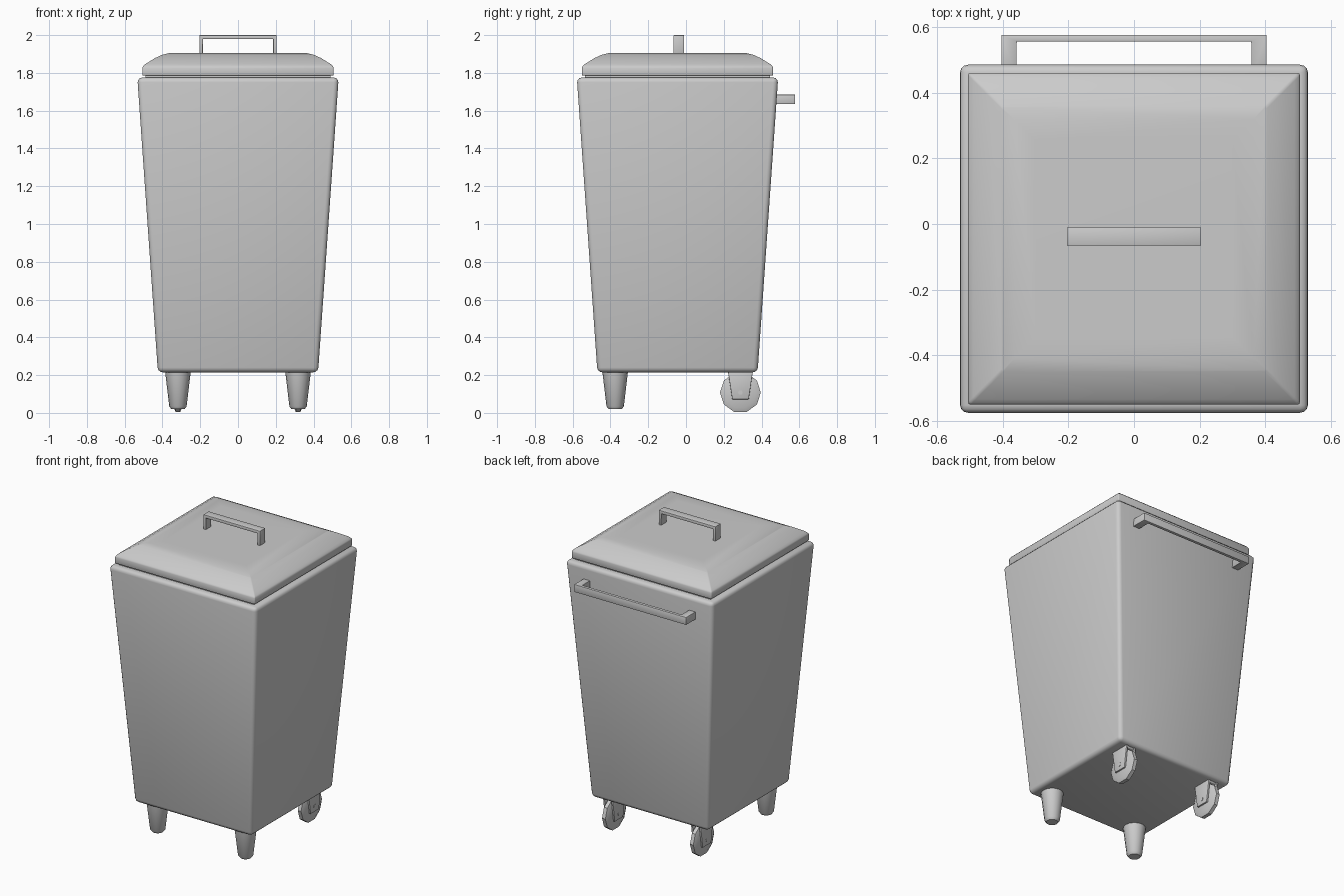
import bpy, bmesh, math
from mathutils import Matrix, Vector

cube = bpy.data.objects.get("Cube")
if cube:
    bpy.data.objects.remove(cube, do_unlink=True)

GREY = (0.6, 0.6, 0.6, 1)
mat = bpy.data.materials.new("plain grey")
mat.use_nodes = True
mat.diffuse_color = GREY
mat.node_tree.nodes["Principled BSDF"].inputs["Base Color"].default_value = GREY

CY = -0.045  # centre of the bin body in depth


def finish(bm, name, bevel=0, segments=3, angle=40):
    bmesh.ops.recalc_face_normals(bm, faces=bm.faces)
    mesh = bpy.data.meshes.new(name)
    bm.to_mesh(mesh)
    bm.free()
    mesh.materials.append(mat)
    ob = bpy.data.objects.new(name, mesh)
    bpy.context.collection.objects.link(ob)
    bpy.ops.object.select_all(action="DESELECT")
    ob.select_set(True)
    bpy.context.view_layer.objects.active = ob
    if bevel:
        mod = ob.modifiers.new("rounded edges", "BEVEL")
        mod.width = bevel
        mod.segments = segments
        bpy.ops.object.modifier_apply(modifier=mod.name)
    bpy.ops.object.shade_smooth_by_angle(angle=math.radians(angle))
    return ob


def loft(bm, sections, sides, centre, turn=0.0):
    """Stack regular rings given as (radius, z) and cap both ends."""
    rings = []
    for r, z in sections:
        rings.append([bm.verts.new((centre[0] + r * math.cos(turn + math.tau * i / sides),
                                    centre[1] + r * math.sin(turn + math.tau * i / sides), z))
                      for i in range(sides)])
    for a, b in zip(rings, rings[1:]):
        for i in range(sides):
            j = (i + 1) % sides
            bm.faces.new((a[i], a[j], b[j], b[i]))
    bm.faces.new(rings[0])
    bm.faces.new(rings[-1])


def square_loft(name, sections, bevel, segments=3, angle=40):
    bm = bmesh.new()
    loft(bm, [(h * math.sqrt(2), z) for h, z in sections], 4, (0, CY), math.pi / 4)
    return finish(bm, name, bevel, segments, angle)


def bracket(name, outline, axis, low, high, bevel=0.003):
    """Extrude a flat outline along one axis."""
    bm = bmesh.new()
    face = bm.faces.new([bm.verts.new(p) for p in outline])
    moved = bmesh.ops.extrude_face_region(bm, geom=[face])["geom"]
    shift = Vector(axis) * (high - low)
    bmesh.ops.translate(bm, vec=shift, verts=[v for v in moved if isinstance(v, bmesh.types.BMVert)])
    bmesh.ops.translate(bm, vec=Vector(axis) * low, verts=bm.verts)
    return finish(bm, name, bevel, 2)


def u_shape(half, inner, base, under, top):
    return [(-half, base), (-half, top), (half, top), (half, base),
            (inner, base), (inner, under), (-inner, under), (-inner, base)]


# Tapered body, recessed lip and domed lid
square_loft("bin_body", [(0.424, 0.215), (0.533, 1.775)], 0.025)
square_loft("lid_lip", [(0.49, 1.76), (0.49, 1.80)], 0)
square_loft("lid", [(0.506, 1.785), (0.506, 1.832), (0.49, 1.847), (0.44, 1.878),
                    (0.405, 1.895), (0.365, 1.905), (0.30, 1.906)], 0.006, 2, 60)

# Lid handle and rear push handle
bracket("lid_handle", [(x, 0, z) for x, z in u_shape(0.205, 0.186, 1.89, 1.98, 2.0)],
        (0, 1, 0), -0.066, -0.01)
bracket("push_handle", [(x, y, 0) for x, y in u_shape(0.405, 0.358, 0.45, 0.557, 0.577)],
        (0, 0, 1), 1.635, 1.685)

for side, x in (("left", 0.318), ("right", -0.318)):
    # Round tapered front foot
    bm = bmesh.new()
    loft(bm, [(0.035, 0.02), (0.046, 0.035), (0.068, 0.22)], 16, (x, CY - 0.33))
    finish(bm, side + "_front_foot")

    # Fork: a tapered plate on each side of the wheel, joined by a crown
    for part, low in (("outer", 0.024), ("inner", -0.036)):
        bracket(f"{side}_{part}_fork_plate",
                [(0, 0.222, 0.22), (0, 0.354, 0.22), (0, 0.332, 0.072), (0, 0.245, 0.072)],
                (1, 0, 0), x + low, x + low + 0.012)
    bracket(side + "_fork_crown", [(0, 0.226, 0.22), (0, 0.35, 0.22), (0, 0.345, 0.205), (0, 0.23, 0.205)],
            (1, 0, 0), x - 0.036, x + 0.036)

    # Faceted wheel with a narrowed tread
    bm = bmesh.new()
    loft(bm, [(0.085, -0.022), (0.108, -0.012), (0.108, 0.012), (0.085, 0.022)], 10, (0, 0), math.tau / 20)
    bmesh.ops.transform(bm, verts=bm.verts,
                        matrix=Matrix.Translation((x, 0.288, 0.108)) @ Matrix.Rotation(math.pi / 2, 4, "Y"))
    finish(bm, side + "_wheel", 0, 3, 30)

    # Axle
    bm = bmesh.new()
    loft(bm, [(0.012, -0.038), (0.012, 0.038)], 10, (0, 0))
    bmesh.ops.transform(bm, verts=bm.verts,
                        matrix=Matrix.Translation((x, 0.288, 0.108)) @ Matrix.Rotation(math.pi / 2, 4, "Y"))
    finish(bm, side + "_axle")
